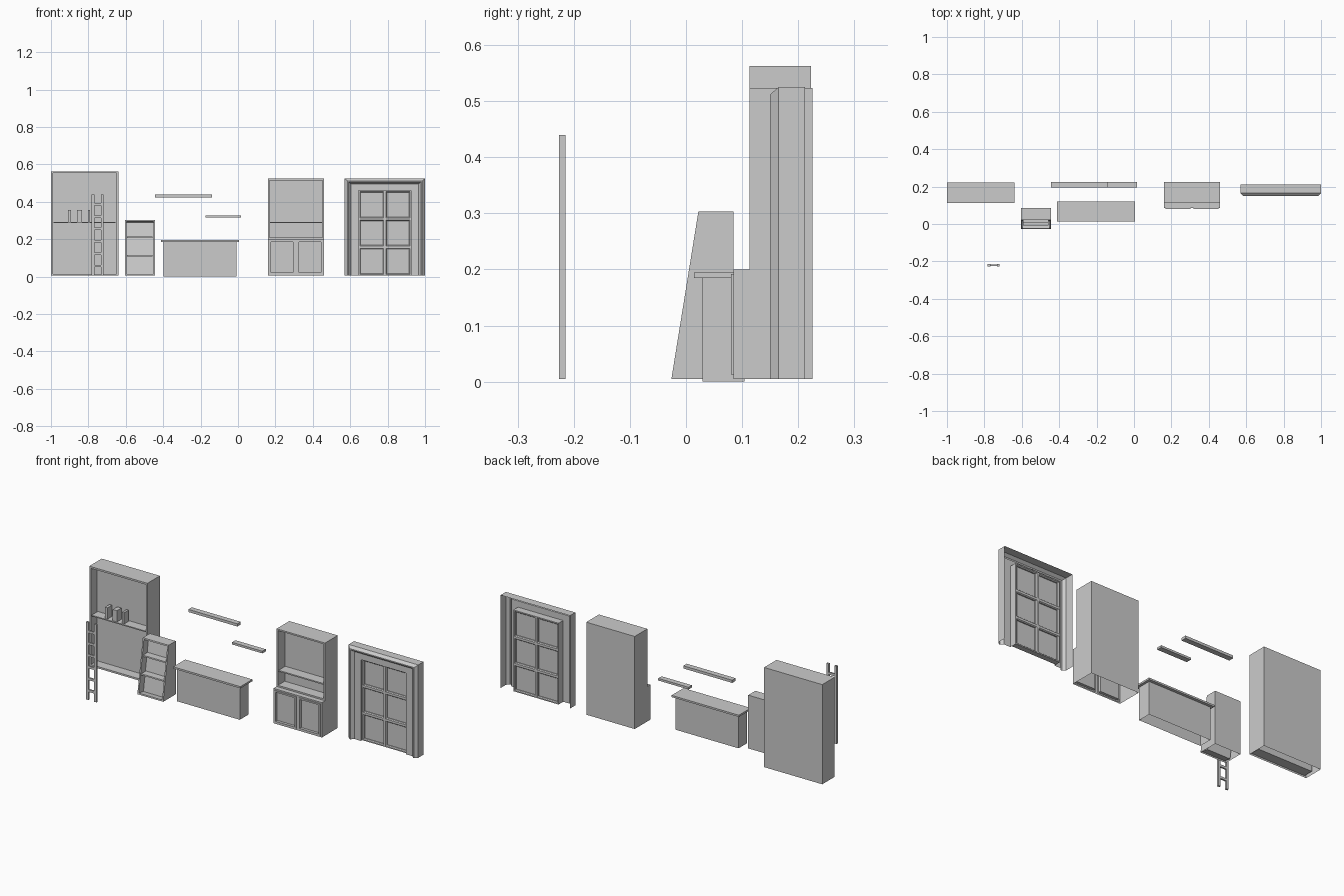
import bpy, bmesh
from mathutils import Vector

if "Cube" in bpy.data.objects:
    bpy.data.objects.remove(bpy.data.objects["Cube"])


def finish(bm, name):
    me = bpy.data.meshes.new(name)
    bm.to_mesh(me)
    bm.free()
    ob = bpy.data.objects.new(name, me)
    bpy.context.collection.objects.link(ob)
    return ob


def prism(profile, x0, x1, open_bottom=False):
    """Extrude a closed (y, z) profile along x."""
    bm = bmesh.new()
    a = [bm.verts.new((x0, y, z)) for y, z in profile]
    b = [bm.verts.new((x1, y, z)) for y, z in profile]
    n = len(profile)
    bm.faces.new(a)
    bm.faces.new(b[::-1])
    for i in range(n):
        j = (i + 1) % n
        bm.faces.new((a[i], b[i], b[j], a[j]))
    bmesh.ops.recalc_face_normals(bm, faces=bm.faces[:])
    bm.normal_update()
    if open_bottom:
        down = [f for f in bm.faces if f.normal.z < -0.99]
        bmesh.ops.delete(bm, geom=down, context='FACES_ONLY')
    return bm


def box_mesh(x0, x1, y0, y1, z0, z1, open_bottom=False):
    return prism([(y0, z0), (y0, z1), (y1, z1), (y1, z0)], x0, x1, open_bottom)


def box(name, *dims, open_bottom=False):
    return finish(box_mesh(*dims, open_bottom=open_bottom), name)


def inset(bm, face, border, depth=0.0):
    bmesh.ops.inset_individual(bm, faces=[face], thickness=border, depth=depth)
    return face


def push(bm, face, depth):
    """Straight-sided recess (positive depth) or raise (negative)."""
    n = face.normal.copy()
    new = bmesh.ops.extrude_discrete_faces(bm, faces=[face])['faces'][0]
    bmesh.ops.translate(bm, verts=new.verts[:], vec=-n * depth)
    bm.normal_update()
    return new


def front_faces(bm, zmin=-1.0, zmax=1.0, sign=-1):
    bm.normal_update()
    return [f for f in bm.faces if f.normal.y * sign > 0.9
            and zmin < f.calc_center_median().z < zmax]


def cut(bm, faces, co, normal):
    edges = {e for f in faces for e in f.edges}
    verts = {v for f in faces for v in f.verts}
    bmesh.ops.bisect_plane(bm, geom=list(faces) + list(edges) + list(verts),
                           plane_co=co, plane_no=normal)


# Tall bookcase with a shelf and small items
bm = box_mesh(-1.0, -0.64, 0.113, 0.223, 0.005, 0.563, open_bottom=True)
f = front_faces(bm)[0]
push(bm, inset(bm, f, 0.014), 0.055)
finish(bm, "tall_bookcase")
box("tall_bookcase_shelf", -0.986, -0.654, 0.114, 0.169, 0.286, 0.292)
for i, (x0, x1) in enumerate([(-0.909, -0.893), (-0.86, -0.834), (-0.803, -0.79)]):
    box(f"shelf_item_{i + 1}", x0, x1, 0.12, 0.16, 0.292, 0.355)

# Ladder
for side, x in (("left", -0.782), ("right", -0.732)):
    box(f"ladder_rail_{side}", x, x + 0.014, -0.226, -0.215, 0.005, 0.44)
for i in range(6):
    z = 0.05 + i * 0.066
    box(f"ladder_rung_{i + 1}", -0.768, -0.732, -0.225, -0.216, z, z + 0.013)

# Sloping display stand
bm = prism([(-0.026, 0.005), (0.022, 0.303), (0.085, 0.303), (0.085, 0.005)],
           -0.605, -0.445, open_bottom=True)
f = front_faces(bm)[0]
push(bm, inset(bm, f, 0.011), 0.042)
finish(bm, "display_stand")
for i, z in enumerate((0.108, 0.206)):
    def slope(h):
        return -0.025 + 0.048 * (h - 0.005) / 0.298
    h = z + 0.007
    finish(prism([(slope(z), z), (slope(h), h), (slope(h) + 0.042, h), (slope(z) + 0.042, z)],
                 -0.594, -0.456), f"display_stand_shelf_{i + 1}")

# Counter
box("counter_body", -0.398, -0.009, 0.029, 0.104, 0.0, 0.186, open_bottom=True)
box("counter_top", -0.411, 0.005, 0.014, 0.12, 0.185, 0.195)

# Wall shelves
box("wall_shelf_upper", -0.443, -0.14, 0.194, 0.224, 0.424, 0.439)
box("wall_shelf_lower", -0.173, 0.015, 0.194, 0.224, 0.315, 0.327)

# Hutch: open shelves above a two-door cabinet
bm = prism([(0.225, 0.005), (0.225, 0.523), (0.113, 0.523), (0.113, 0.2),
            (0.085, 0.2), (0.085, 0.005)], 0.16, 0.46, open_bottom=True)
f = front_faces(bm, zmin=0.2)[0]
push(bm, inset(bm, f, 0.012), 0.06)
cut(bm, front_faces(bm, zmax=0.19), (0.31, 0, 0), (1, 0, 0))
for f in front_faces(bm, zmax=0.19):
    door = push(bm, inset(bm, f, 0.011), -0.005)
    push(bm, inset(bm, door, 0.012), 0.015)
finish(bm, "hutch")
box("hutch_shelf", 0.172, 0.448, 0.114, 0.173, 0.286, 0.293)

# Door surround: moulded profile swept up, across and down
profile = [(0, 0.212), (0, 0.165), (0.015, 0.15), (0.022, 0.15),
           (0.035, 0.165), (0.075, 0.165), (0.075, 0.2)]
bm = bmesh.new()
rows = []
for u, y in profile:
    top = 0.525 - u * 0.87
    rows.append([bm.verts.new(Vector(p)) for p in
                 ((0.57 + u, y, 0.005), (0.57 + u, y, top),
                  (1.0 - u, y, top), (1.0 - u, y, 0.005))])
for a, b in zip(rows, rows[1:]):
    for i in range(3):
        bm.faces.new((a[i], a[i + 1], b[i + 1], b[i]))
finish(bm, "door_surround")

# Door leaf: six bevelled panels on both faces
bm = box_mesh(0.645, 0.925, 0.176, 0.206, 0.005, 0.46)
for sign in (-1, 1):
    cut(bm, front_faces(bm, sign=sign), (0.785, 0, 0), (1, 0, 0))
    for z in (0.157, 0.308):
        cut(bm, front_faces(bm, sign=sign), (0, 0, z), (0, 0, 1))
for f in front_faces(bm) + front_faces(bm, sign=1):
    inset(bm, f, 0.009)
    inset(bm, f, 0.006, -0.005)
    push(bm, f, 0.006)
finish(bm, "door_leaf")
